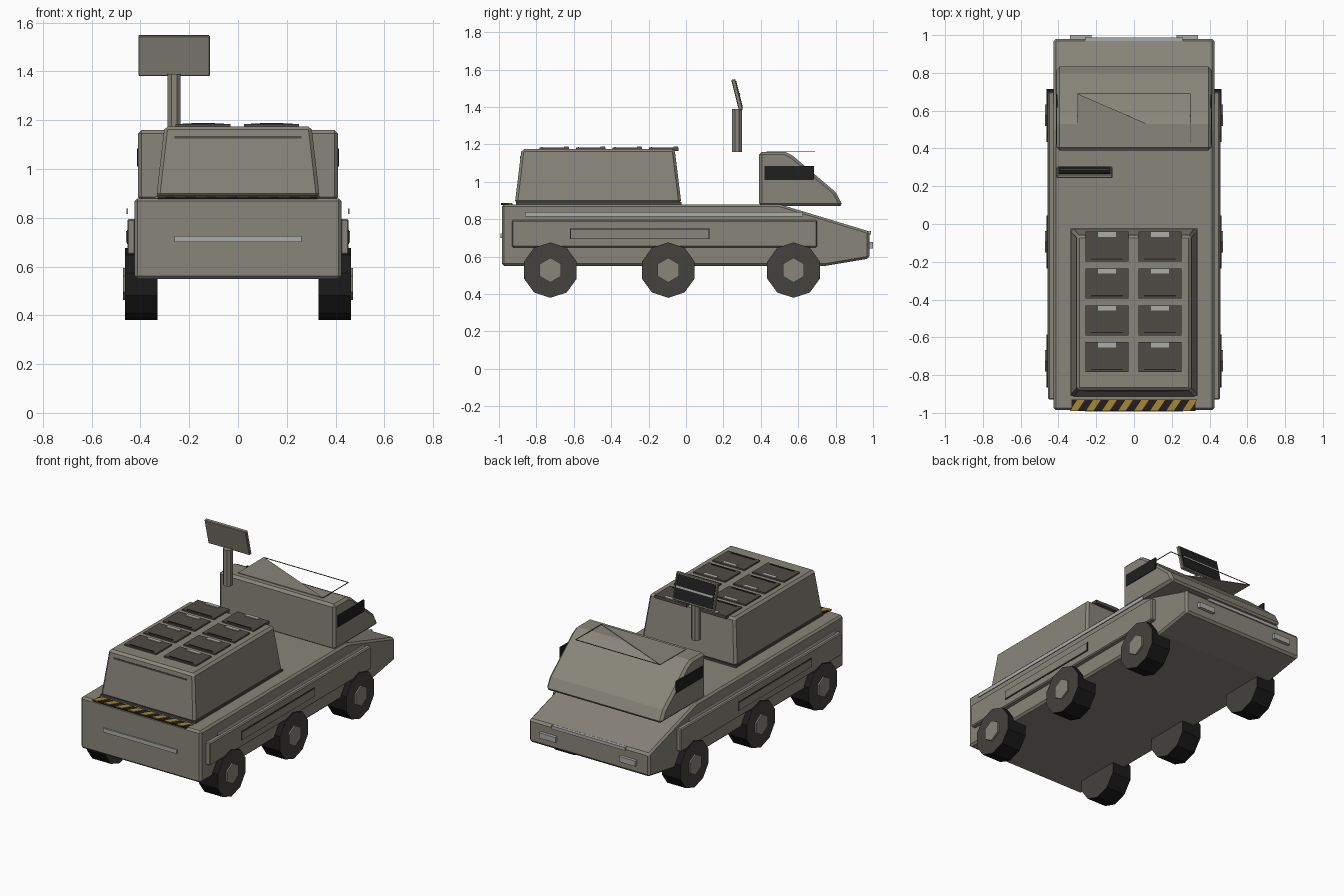
import bpy, bmesh, math
from mathutils import Matrix, Vector

if "Cube" in bpy.data.objects:
    bpy.data.objects.remove(bpy.data.objects["Cube"], do_unlink=True)


def material(name, r, g, b):
    m = bpy.data.materials.new(name)
    m.use_nodes = True
    m.diffuse_color = (r, g, b, 1)
    m.node_tree.nodes["Principled BSDF"].inputs["Base Color"].default_value = (r, g, b, 1)
    return m


BODY = material("warm grey paint", 0.25, 0.235, 0.195)
HATCH = material("dark hatch grey", 0.08, 0.072, 0.061)
GLASS = material("black glass", 0.014, 0.014, 0.014)
TYRE = material("black rubber", 0.011, 0.011, 0.011)
RIM = material("wheel grey", 0.058, 0.054, 0.048)
LIGHT = material("pale grey trim", 0.41, 0.42, 0.40)
YELLOW = material("hazard yellow", 0.40, 0.24, 0.032)


def finish(name, bm, mats, bevel=0):
    bmesh.ops.recalc_face_normals(bm, faces=bm.faces)
    mesh = bpy.data.meshes.new(name)
    bm.to_mesh(mesh)
    bm.free()
    for m in mats:
        mesh.materials.append(m)
    ob = bpy.data.objects.new(name, mesh)
    bpy.context.collection.objects.link(ob)
    if bevel:
        mod = ob.modifiers.new("Bevel", "BEVEL")
        mod.width, mod.segments = bevel, 1
        mod.limit_method = "ANGLE"
    return ob


def box(name, x, y, z, mat, bevel=0, taper=None):
    """Box from axis ranges; taper gives the top's x and y scale."""
    bm = bmesh.new()
    bmesh.ops.create_cube(bm, size=1)
    for v in bm.verts:
        tx, ty = taper if taper and v.co.z > 0 else (1, 1)
        v.co = Vector((sum(x) / 2 + v.co.x * tx * (x[1] - x[0]),
                       sum(y) / 2 + v.co.y * ty * (y[1] - y[0]),
                       sum(z) / 2 + v.co.z * (z[1] - z[0])))
    return finish(name, bm, [mat], bevel)


def prism(name, points, axis, lo, hi, mat, bevel=0):
    """Extrude a flat outline along x (points are y, z) or z (points are x, y)."""
    bm = bmesh.new()
    place = (lambda p, t: (t, *p)) if axis == "x" else (lambda p, t: (*p, t))
    face = bm.faces.new([bm.verts.new(place(p, lo)) for p in points])
    new = bmesh.ops.extrude_face_region(bm, geom=[face])["geom"]
    shift = Vector(place((0, 0), hi - lo))
    bmesh.ops.translate(bm, vec=shift, verts=[g for g in new if isinstance(g, bmesh.types.BMVert)])
    return finish(name, bm, [mat], bevel)


def disc(name, sides, radius, x0, x1, y, z, mats):
    """Cylinder along x with a corner at the top; caps take the last material."""
    bm = bmesh.new()
    turn = Matrix.Rotation(math.pi / 2, 4, "Y")
    if sides == 6:
        turn = turn @ Matrix.Rotation(math.pi / 2, 4, "Z")
    bmesh.ops.create_cone(bm, cap_ends=True, segments=sides, radius1=radius, radius2=radius,
                          depth=abs(x1 - x0), matrix=Matrix.Translation(((x0 + x1) / 2, y, z)) @ turn)
    # the corner must point straight up
    top = max(bm.verts, key=lambda v: v.co.z)
    angle = math.atan2(top.co.y - y, top.co.z - z)
    bmesh.ops.rotate(bm, cent=(0, y, z), matrix=Matrix.Rotation(angle, 3, "X"), verts=bm.verts)
    for f in bm.faces:
        f.material_index = len(mats) - 1 if len(f.verts) == sides else 0
    return finish(name, bm, mats)


# Hull and cab
prism("hull", [(-0.985, 0.55), (-0.985, 0.88), (0.50, 0.88), (0.98, 0.735), (0.98, 0.59), (0.74, 0.55)],
      "x", -0.425, 0.425, BODY, 0.012)
prism("cab", [(0.39, 0.87), (0.39, 1.16), (0.53, 1.16), (0.57, 1.14), (0.80, 0.945), (0.84, 0.87)],
      "x", -0.41, 0.41, BODY, 0.015)

# Loose roof sheet with its thin rim
prism("roof_sheet", [(-0.3, 0.69), (-0.3, 0.43), (0.3, 0.43)], "z", 1.162, 1.166, BODY)
box("roof_rim_front", (-0.3, 0.3), (0.687, 0.69), (1.162, 1.166), HATCH)
box("roof_rim_side", (0.297, 0.3), (0.43, 0.69), (1.162, 1.166), HATCH)

# Parts on both flanks
for side, s in (("left", 1), ("right", -1)):
    def flank(name, inner, outer, y, z, mat, bevel=0):
        box(f"{side}_{name}", sorted((s * inner, s * outer)), y, z, mat, bevel)

    flank("side_window", 0.405, 0.414, (0.42, 0.685), (1.01, 1.085), GLASS)
    flank("side_skirt", 0.42, 0.454, (-0.93, 0.70), (0.65, 0.795), BODY, 0.006)
    flank("locker_seam", 0.45, 0.456, (-0.62, 0.125), (0.693, 0.75), GLASS)
    flank("locker_door", 0.45, 0.459, (-0.615, 0.12), (0.698, 0.745), BODY)
    flank("trim_strip", 0.452, 0.458, (-0.86, 0.625), (0.815, 0.838), LIGHT)
    flank("headlight", 0.225, 0.34, (0.97, 1.0), (0.643, 0.677), LIGHT)
    for label, y in (("rear", -0.725), ("middle", -0.095), ("nose", 0.575)):
        disc(f"{side}_{label}_wheel", 10, 0.148, s * 0.33, s * 0.463, y, 0.528, [TYRE, RIM])
        disc(f"{side}_{label}_hub", 6, 0.066, s * 0.45, s * 0.472, y, 0.528, [BODY])

# End strips
box("nose_strip", (-0.26, 0.26), (0.965, 0.988), (0.718, 0.738), LIGHT)
box("tail_strip", (-0.26, 0.26), (-0.993, -0.98), (0.70, 0.725), LIGHT)

# Launcher housing
box("launcher_foot", (-0.335, 0.335), (-0.91, -0.025), (0.875, 0.892), HATCH)
box("launcher_housing", (-0.335, 0.335), (-0.915, -0.025), (0.885, 1.175), BODY, 0.014, (0.9, 0.92))
box("launcher_rear_ridge", (-0.26, 0.26), (-0.887, -0.87), (1.126, 1.136), HATCH)

# Launch hatches with hinge tab and handle
for row in range(4):
    y = -0.12 - row * 0.195
    for col, x in (("right", -0.143), ("left", 0.138)):
        name = f"{col}_hatch_{row + 1}"
        box(name, (x - 0.113, x + 0.113), (y - 0.079, y + 0.079), (1.165, 1.184), HATCH)
        box(name + "_tab", (x - 0.048, x + 0.048), (y + 0.052, y + 0.077), (1.18, 1.188), LIGHT)
        box(name + "_handle", (x - 0.085, x + 0.085), (y - 0.068, y - 0.062), (1.18, 1.187), GLASS)

# Hazard strip on the tail deck
box("hazard_plate", (-0.33, 0.325), (-0.99, -0.928), (0.876, 0.885), GLASS)
for i in range(8):
    x = -0.30 + i * 0.085
    prism(f"hazard_stripe_{i + 1}", [(x - 0.04, -0.99), (x, -0.99), (x + 0.04, -0.93), (x, -0.93)],
          "z", 0.88, 0.888, YELLOW)

# Sensor mast and tilted panel
bm = bmesh.new()
bmesh.ops.create_cone(bm, cap_ends=True, segments=8, radius1=0.029, radius2=0.029, depth=0.23,
                      matrix=Matrix.Translation((-0.262, 0.272, 1.275))
                      @ Matrix.Rotation(math.pi / 8, 4, "Z"))
finish("sensor_mast", bm, [BODY])
tilt = Matrix.Translation((-0.262, 0.273, 1.465)) @ Matrix.Rotation(math.radians(14), 4, "X")
for part in (box("sensor_panel", (-0.147, 0.147), (-0.011, 0.011), (-0.085, 0.085), BODY, 0.004),
             box("sensor_screen", (-0.138, 0.138), (0.008, 0.014), (-0.074, 0.074), GLASS),
             box("sensor_bar", (-0.13, 0.13), (0.012, 0.017), (-0.006, 0.006), LIGHT)):
    part.matrix_world = tilt
